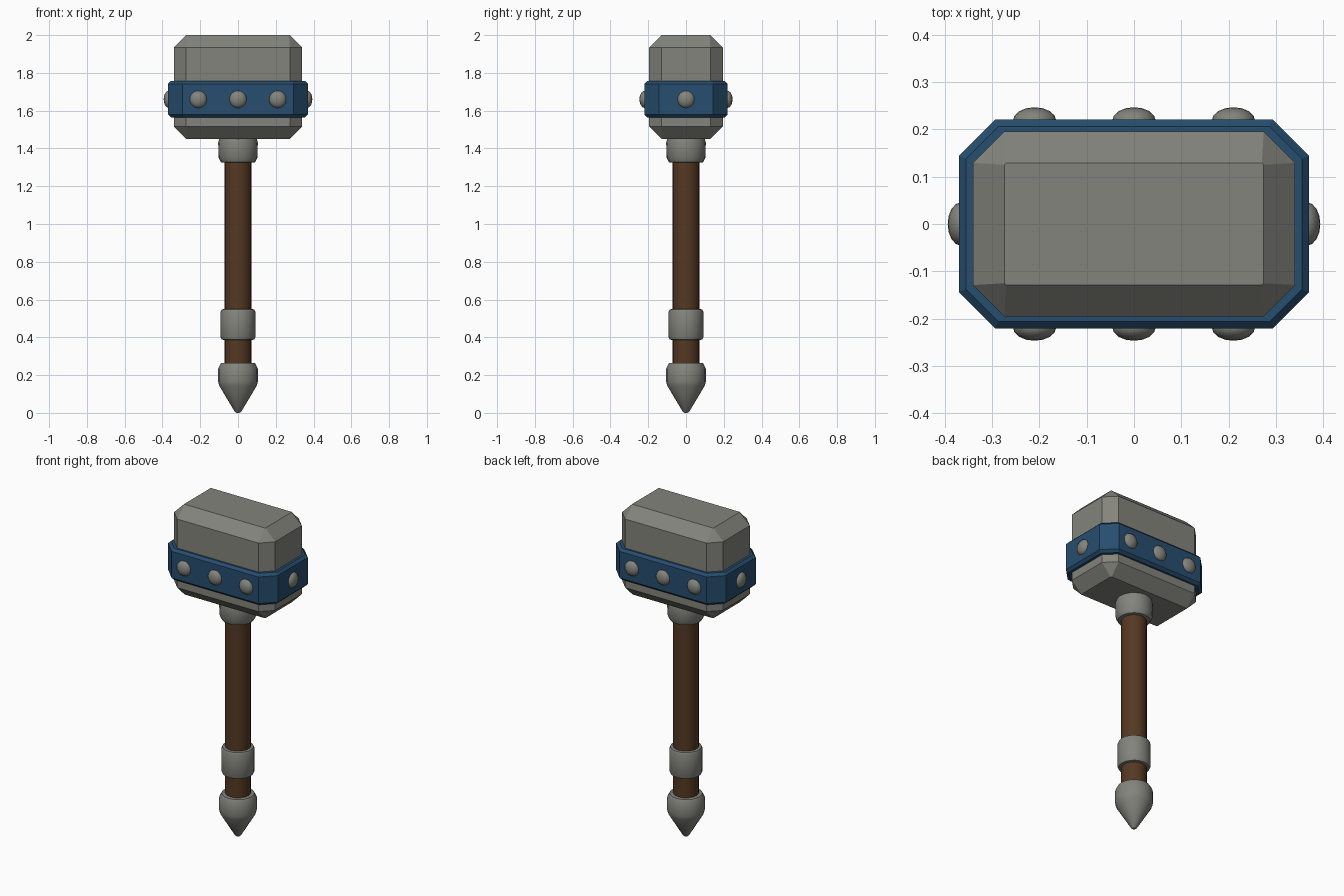
import bpy, bmesh, math
from mathutils import Matrix

cube = bpy.data.objects.get("Cube")
if cube:
    bpy.data.objects.remove(cube, do_unlink=True)


def material(name, rgb):
    m = bpy.data.materials.new(name)
    m.use_nodes = True
    m.diffuse_color = (*rgb, 1)
    bsdf = m.node_tree.nodes["Principled BSDF"]
    bsdf.inputs["Base Color"].default_value = (*rgb, 1)
    bsdf.inputs["Roughness"].default_value = 0.8
    return m


STONE = material("grey stone", (0.23, 0.23, 0.205))
BLUE = material("blue band", (0.02, 0.075, 0.16))
WOOD = material("brown wood", (0.09, 0.04, 0.016))


def finish(name, bm, mat, smooth=None):
    bmesh.ops.recalc_face_normals(bm, faces=bm.faces[:])
    mesh = bpy.data.meshes.new(name)
    bm.to_mesh(mesh)
    bm.free()
    mesh.materials.append(mat)
    obj = bpy.data.objects.new(name, mesh)
    bpy.context.collection.objects.link(obj)
    if smooth:
        bpy.ops.object.select_all(action="DESELECT")
        obj.select_set(True)
        bpy.context.view_layer.objects.active = obj
        bpy.ops.object.shade_smooth_by_angle(angle=math.radians(smooth))
    return obj


def block(name, hx, hy, z0, z1, corner, rim, mat):
    """Box with chamfered upright corners and chamfered top and bottom rims."""
    bm = bmesh.new()
    loops = []
    for z, inset in ((z0, rim), (z0 + rim, 0), (z1 - rim, 0), (z1, rim)):
        x, y = hx - inset, hy - inset
        c = max(corner - inset, 0.004) if rim > 0.03 else corner - inset * 0.586
        pts = []
        for sx, sy in ((1, 1), (-1, 1), (-1, -1), (1, -1)):
            pair = [(sx * x, sy * (y - c)), (sx * (x - c), sy * y)]
            pts += pair if sx * sy > 0 else pair[::-1]
        loops.append([bm.verts.new((px, py, z)) for px, py in pts])
    for a, b in zip(loops, loops[1:]):
        for i in range(8):
            j = (i + 1) % 8
            bm.faces.new((a[i], a[j], b[j], b[i]))
    bm.faces.new(loops[0][::-1])
    bm.faces.new(loops[-1])
    return finish(name, bm, mat)


def turned(name, profile, mat, sides=20):
    """Closed lathe shape from (radius, height) pairs."""
    bm = bmesh.new()
    rings = []
    for r, z in profile:
        angles = [2 * math.pi * i / sides for i in range(sides)]
        rings.append([bm.verts.new((r * math.cos(a), r * math.sin(a), z)) for a in angles])
    for a, b in zip(rings, rings[1:]):
        for i in range(sides):
            j = (i + 1) % sides
            bm.faces.new((a[i], a[j], b[j], b[i]))
    bm.faces.new(rings[0][::-1])
    bm.faces.new(rings[-1])
    return finish(name, bm, mat, 35)


def stud(name, x, y, along_x):
    """Flattened round rivet."""
    bm = bmesh.new()
    bmesh.ops.create_uvsphere(bm, u_segments=16, v_segments=10, radius=0.046)
    squash = (0.62, 1, 1) if along_x else (1, 0.62, 1)
    bmesh.ops.scale(bm, vec=squash, verts=bm.verts[:])
    bmesh.ops.transform(bm, matrix=Matrix.Translation((x, y, 1.66)), verts=bm.verts[:])
    return finish(name, bm, STONE, 60)


# Head and band
block("hammer_head", 0.34, 0.195, 1.45, 2.0, 0.066, 0.066, STONE)
block("head_band", 0.37, 0.221, 1.565, 1.757, 0.077, 0.015, BLUE)

# Rivets around the band
for side, sy in (("front", -1), ("back", 1)):
    for i, x in enumerate((-0.21, 0, 0.21)):
        stud(f"{side}_rivet_{i + 1}", x, sy * 0.218, False)
for side, sx in (("left", 1), ("right", -1)):
    stud(f"{side}_rivet", sx * 0.365, 0, True)

# Handle and its fittings
turned("handle", [(0.071, 0.2), (0.071, 1.4)], WOOD)
turned("head_collar", [(0.07, 1.325), (0.09, 1.327), (0.102, 1.35),
                       (0.105, 1.43), (0.098, 1.455)], STONE)
turned("grip_ring", [(0.07, 0.386), (0.086, 0.388), (0.092, 0.4),
                     (0.092, 0.535), (0.086, 0.548), (0.07, 0.55)], STONE)
turned("pommel", [(0.008, 0), (0.018, 0.008), (0.1, 0.145), (0.105, 0.165),
                  (0.105, 0.235), (0.09, 0.263), (0.07, 0.265)], STONE)
